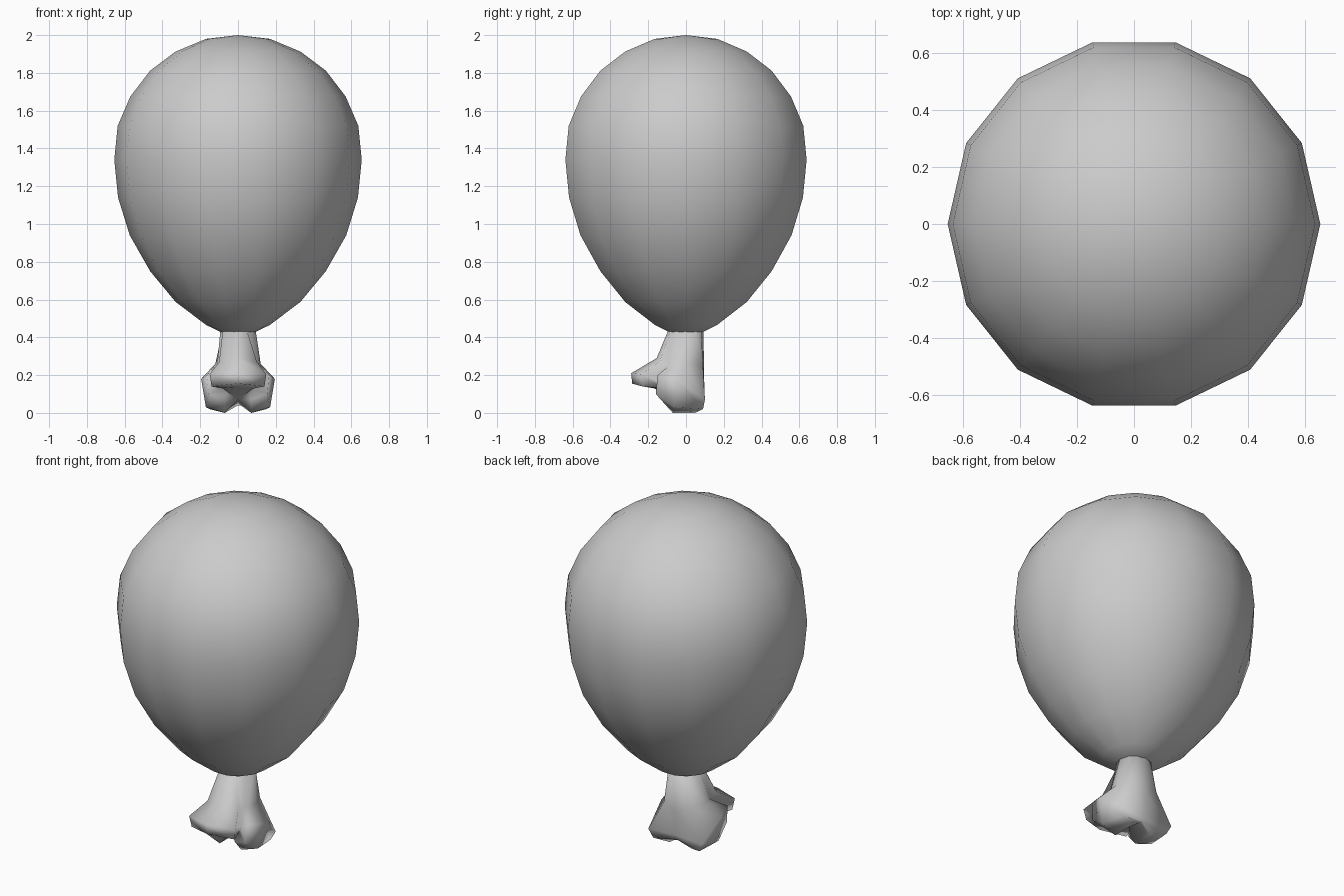
import bpy, bmesh, math

if "Cube" in bpy.data.objects:
    bpy.data.objects.remove(bpy.data.objects["Cube"])


def make_object(name, verts, faces):
    mesh = bpy.data.meshes.new(name)
    bm = bmesh.new()
    vs = [bm.verts.new(v) for v in verts]
    for f in faces:
        bm.faces.new([vs[i] for i in f])
    bmesh.ops.recalc_face_normals(bm, faces=bm.faces)
    for f in bm.faces:
        f.smooth = True
    bm.to_mesh(mesh)
    bm.free()
    obj = bpy.data.objects.new(name, mesh)
    bpy.context.collection.objects.link(obj)
    return obj


def loft(name, rings, start, end):
    """Skin closed rings of equal length and fan both ends to a point."""
    n = len(rings[0])
    verts = [p for ring in rings for p in ring] + [start, end]
    faces = []
    for k in range(len(rings) - 1):
        for i in range(n):
            j = (i + 1) % n
            faces.append((k*n + i, k*n + j, (k+1)*n + j, (k+1)*n + i))
    s, last = len(rings) * n, (len(rings) - 1) * n
    for i in range(n):
        j = (i + 1) % n
        faces.append((s, j, i))
        faces.append((s + 1, last + i, last + j))
    return make_object(name, verts, faces)


def circle(r, z, n, offset=0.0):
    return [(r * math.cos(offset + math.tau * i / n),
             r * math.sin(offset + math.tau * i / n), z) for i in range(n)]


def mirrored(half):
    """Complete a half ring (front centre to back centre) across x = 0."""
    return half + [(-x, y, z) for x, y, z in half[-2:0:-1]]


# Balloon body: 14-sided teardrop
profile = [(0.085, 0.425), (0.168, 0.465), (0.33, 0.587), (0.465, 0.75),
           (0.573, 0.94), (0.635, 1.14), (0.655, 1.34), (0.637, 1.52),
           (0.57, 1.675), (0.465, 1.812), (0.33, 1.913), (0.17, 1.98)]
loft("balloon_body", [circle(r, z, 14) for r, z in profile],
     (0, 0, 0.42), (0, 0, 2.0))

# Tied neck: round tube flaring into a front lobe and two side lobes
flare = [(0, -.155, .29), (.10, -.14, .27), (.095, -.09, .25), (.11, -.06, .26),
         (.12, .0, .26), (.08, .09, .25), (0, .095, .21)]
rim_top = [(0, -.29, .21), (.15, -.24, .205), (.11, -.13, .16), (.165, -.15, .20),
           (.195, -.05, .18), (.175, .10, .07), (0, .085, .07)]
rim_bottom = [(0, -.285, .155), (.14, -.23, .14), (.09, -.12, .13), (.155, -.16, .10),
              (.17, -.06, .03), (.15, .09, .02), (0, .075, .04)]
underside = [(0, -.17, .13), (.08, -.14, .13), (.05, -.10, .12), (.07, -.13, .07),
             (.07, -.07, 0), (.07, .05, 0), (0, .05, .05)]
rings = [circle(0.093, 0.44, 12, -math.pi / 2)]
rings += [mirrored(h) for h in (flare, rim_top, rim_bottom, underside)]
loft("tied_neck", rings, (0, 0, 0.45), (0, -0.04, 0.07))
